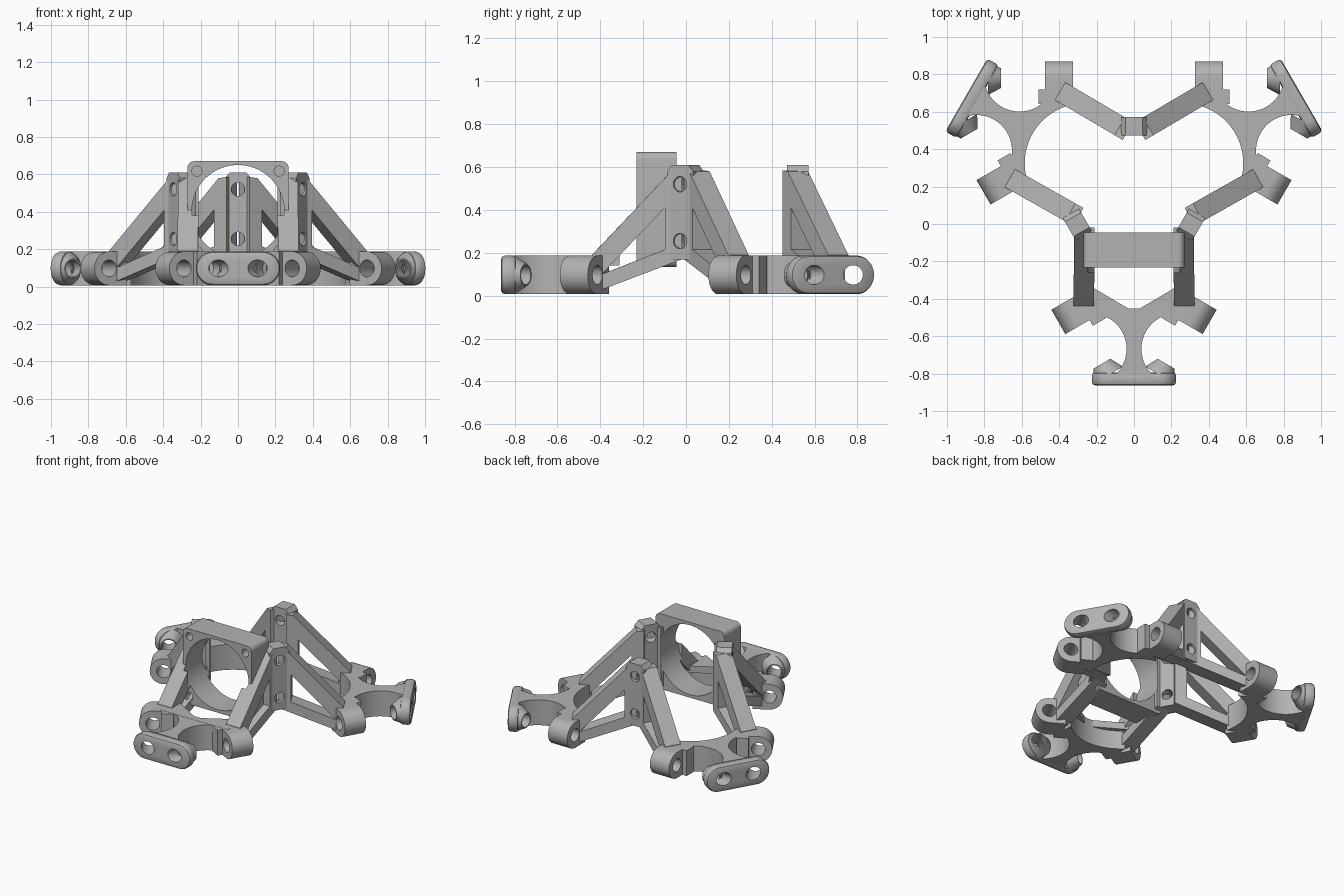
import bpy, bmesh, math
from mathutils import Matrix, Vector

cube = bpy.data.objects.get("Cube")
if cube:
    bpy.data.objects.remove(cube)

grey = bpy.data.materials.new("plain grey")
grey.use_nodes = True
grey.diffuse_color = (0.45, 0.45, 0.45, 1)
grey.node_tree.nodes["Principled BSDF"].inputs["Base Color"].default_value = (0.45, 0.45, 0.45, 1)

CENTRE = Vector((0, 0.172, 0))   # axis of the threefold symmetry
ROD_Y, ROD_Z = 0.608, 0.097      # rod bore line, parallel to x in each sector
X, Y, Z = Vector((1, 0, 0)), Vector((0, 1, 0)), Vector((0, 0, 1))


def arc(cx, cy, r, a0, a1, n=24):
    return [(cx + r * math.cos(math.radians(a0 + (a1 - a0) * i / n)),
             cy + r * math.sin(math.radians(a0 + (a1 - a0) * i / n))) for i in range(n + 1)]


def circle(cx, cy, r, n=40):
    return arc(cx, cy, r, 0, 360, n)[:-1]


def finish(name, bm):
    bmesh.ops.recalc_face_normals(bm, faces=bm.faces)
    mesh = bpy.data.meshes.new(name)
    bm.to_mesh(mesh)
    bm.free()
    mesh.materials.append(grey)
    ob = bpy.data.objects.new(name, mesh)
    bpy.context.collection.objects.link(ob)
    return ob


def prism(name, pts, u, v, w, start, end, origin=Vector(), taper=None):
    """Extrude a profile in the u, v plane along w; taper scales the end profile."""
    bm = bmesh.new()
    mid = sum((Vector(p) for p in pts), Vector((0, 0))) / len(pts)
    rings = []
    for depth, k in ((start, 1), (end, taper or 1)):
        ring = []
        for p in pts:
            q = mid + (Vector(p) - mid) * k
            ring.append(bm.verts.new(origin + u * q.x + v * q.y + w * depth))
        rings.append(ring)
    a, b = rings
    bm.faces.new(a)
    bm.faces.new(b)
    for i in range(len(a)):
        j = (i + 1) % len(a)
        bm.faces.new((a[i], a[j], b[j], b[i]))
    return finish(name, bm)


def activate(ob):
    bpy.ops.object.select_all(action='DESELECT')
    ob.select_set(True)
    bpy.context.view_layer.objects.active = ob


def cut(ob, *cutters):
    for c in cutters:
        mod = ob.modifiers.new("cut", 'BOOLEAN')
        mod.operation, mod.solver, mod.object = 'DIFFERENCE', 'EXACT', c
        activate(ob)
        bpy.ops.object.modifier_apply(modifier=mod.name)
        bpy.data.objects.remove(c)


def bevel(ob, width, angle=40):
    mod = ob.modifiers.new("edge", 'BEVEL')
    mod.width, mod.segments = width, 2
    mod.limit_method, mod.angle_limit = 'ANGLE', math.radians(angle)
    activate(ob)
    bpy.ops.object.modifier_apply(modifier=mod.name)


def bore():
    return prism("bore", circle(ROD_Y, ROD_Z, 0.045), Y, Z, X, 0.2, 1.1)


def opening():
    return prism("opening", circle(0, 0.403, 0.247, 72), X, Z, Y, -0.26, -0.02)


def repeat(ob, mirror):
    """Copy a sector part around the centre, and across the sector if asked."""
    out = []
    for k, turn in enumerate(("back", "left", "right")):
        for side in ((1, -1) if mirror else (1,)):
            new = ob.copy()
            new.data = ob.data.copy()
            new.name = f"{turn}_{ob.name}" + ("_mirrored" if side < 0 else "")
            m = (Matrix.Translation(CENTRE) @ Matrix.Rotation(math.radians(-120 * k), 4, 'Z')
                 @ Matrix.Diagonal((side, 1, 1, 1)))
            new.data.transform(m)
            if side < 0:
                new.data.flip_normals()
            bpy.context.collection.objects.link(new)
            out.append(new)
    bpy.data.objects.remove(ob)
    return out


parts = []

# Upright column with two screw holes
column = prism("column", [(-0.07, 0.17), (0.07, 0.17), (0.07, 0.58), (0.045, 0.61),
                          (-0.045, 0.61), (-0.07, 0.58)], X, Z, Y, 0.30, 0.40)
cut(column, *[prism("hole", circle(0, z, 0.036), X, Z, Y, 0.2, 0.5) for z in (0.255, 0.52)])
parts += repeat(column, False)

# Braced arm from the column down to the rod lug
along = Vector((math.cos(math.radians(30.5)), math.sin(math.radians(30.5)), 0))
across = Z.cross(along)
foot_of_arm = Vector((0.05, 0.335, 0))
arm = prism("arm", [(-0.02, 0.585), (0.03, 0.58), (0.40, 0.19), (0.41, 0.03), (0.35, 0.03), (-0.02, 0.17)],
            along, Z, across, -0.055, 0.055, foot_of_arm)
cut(arm, prism("window", [(0.06, 0.215), (0.06, 0.41), (0.355, 0.10)],
               along, Z, across, -0.2, 0.2, foot_of_arm), bore())
arms = repeat(arm, True)
for a in arms:
    cut(a, opening())
parts += arms

# Rounded rod lug with its step into the foot
lug = prism("rod_lug", arc(ROD_Y, ROD_Z, 0.09, -90, 90) + [(0.50, 0.187), (0.50, 0.007)],
            Y, Z, X, 0.325, 0.475)
cut(lug, bore())
parts += repeat(lug, True)
parts += repeat(prism("lug_step", [(0.40, 0.47), (0.51, 0.47), (0.51, 0.548), (0.40, 0.548)],
                      X, Y, Z, 0.007, 0.187), True)

# Tapered boss behind the end plate
boss = prism("rod_boss", circle(ROD_Y, ROD_Z, 0.09), Y, Z, X, 0.78, 0.71, taper=0.58)
cut(boss, bore())
parts += repeat(boss, True)
collar = prism("boss_collar", circle(ROD_Y, ROD_Z, 0.09), Y, Z, X, 0.78, 0.785)
bm = bmesh.new()
bm.from_mesh(collar.data)
for v in bm.verts:               # slant the outer end onto the plate
    if v.co.x > 0.7825:
        v.co.x = (1.0 - 0.5 * v.co.y) / 0.866
bm.to_mesh(collar.data)
bm.free()
cut(collar, bore())
parts += repeat(collar, True)

# Foot: crescent with a waisted stem, built facing the front then turned into the sector
turn = Matrix.Rotation(math.radians(120), 4, 'Z')
half = arc(0.23, -0.84, 0.19, 90, 225, 36)
outline = arc(0, -0.305, 0.32, 225, 315) + half + [(-x, y) for x, y in reversed(half)]
foot = prism("foot", outline, X, Y, Z, 0.007, 0.187)
foot.data.transform(turn)
parts += repeat(foot, False)

# Stadium end plate with chamfered face and two slanting bores
plate = prism("end_plate", arc(0.135, ROD_Z, 0.09, -90, 90) + arc(-0.135, ROD_Z, 0.09, 90, 270),
              X, Z, Y, -1.035, -0.965)
bevel(plate, 0.018)
plate.data.transform(turn)
other = bore()                   # bore of the neighbouring sector, mirrored
other.data.transform(turn @ Matrix.Rotation(math.radians(120), 4, 'Z') @ Matrix.Diagonal((-1, 1, 1, 1)))
other.data.flip_normals()
cut(plate, bore(), other)
parts += repeat(plate, False)

# Square fan frame with rounded corners and corner screw holes
frame_pts = []
for cx, cz, a in ((0.235, 0.635, 0), (-0.235, 0.635, 90), (-0.235, 0.17, 180), (0.235, 0.17, 270)):
    frame_pts += arc(cx, cz, 0.035, a, a + 90, 8)
frame = prism("fan_frame", frame_pts, X, Z, Y, -0.232, -0.045)
cut(frame, opening(), *[prism("screw", circle(x, z, 0.027, 24), X, Z, Y, -0.3, -0.12)
                        for x in (-0.22, 0.22) for z in (0.19, 0.617)])
parts.append(frame)

# Notched bridge between the front arms
parts.append(prism("front_bridge", [(-0.27, -0.5), (0.27, -0.5), (0.27, -0.31), (0.22, -0.34),
                                    (0, -0.47), (-0.22, -0.34), (-0.27, -0.31)], X, Y, Z, 0.14, 0.188))

# Smooth shading with sharp edges kept
for ob in parts:
    activate(ob)
    bpy.ops.object.shade_smooth_by_angle(angle=math.radians(30))
